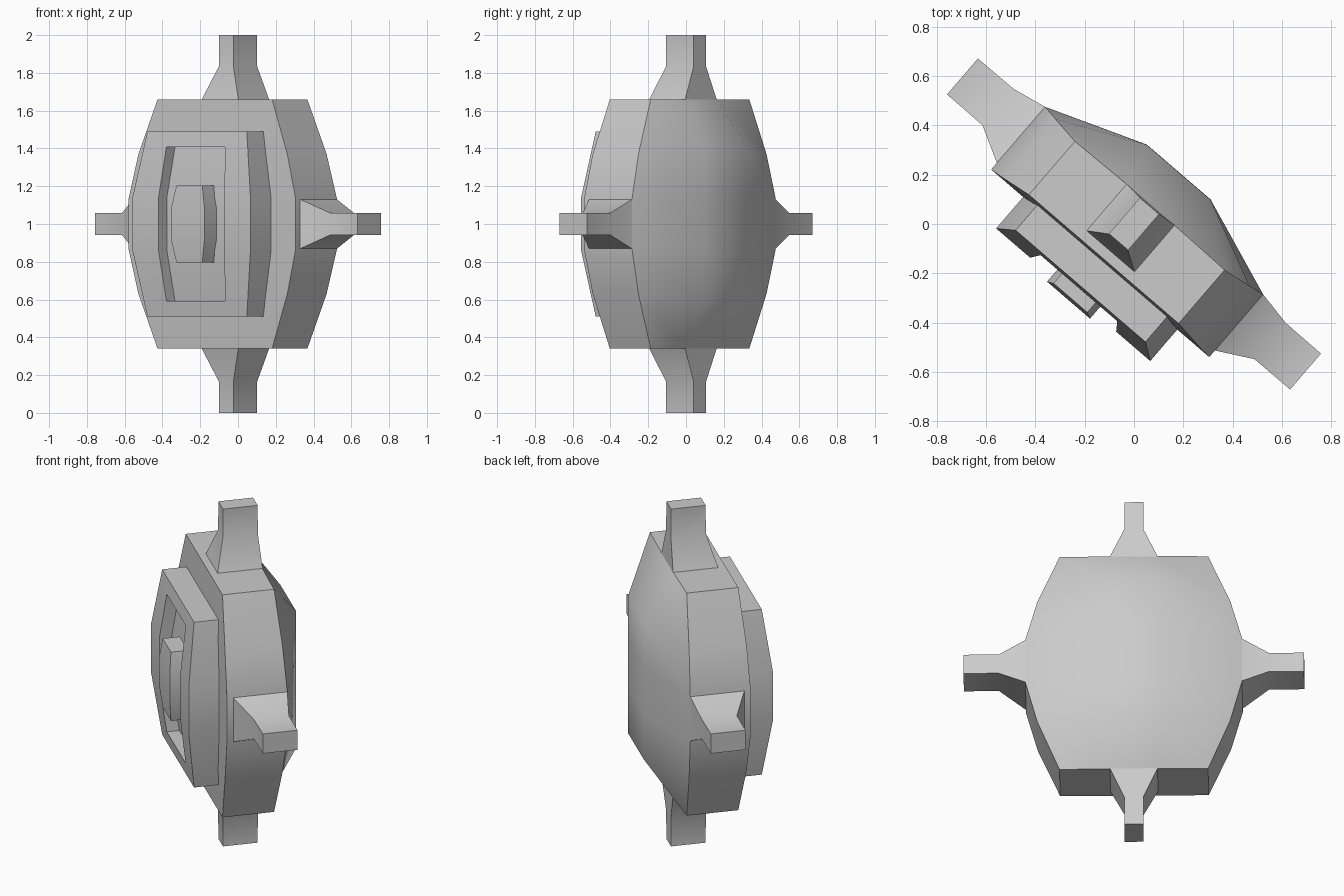
import bpy, bmesh, math
from mathutils import Matrix

if "Cube" in bpy.data.objects:
    bpy.data.objects.remove(bpy.data.objects["Cube"])

# Local frame: x = width, y = depth (front is -y), z = height about the centre
PLACE = Matrix.Translation((0, 0, 1)) @ Matrix.Rotation(math.radians(-40.7), 4, 'Z')


def finish(name, bm, local=Matrix()):
    bmesh.ops.recalc_face_normals(bm, faces=bm.faces[:])
    me = bpy.data.meshes.new(name)
    bm.to_mesh(me)
    bm.free()
    ob = bpy.data.objects.new(name, me)
    bpy.context.collection.objects.link(ob)
    me.transform(PLACE @ local)
    return ob


def smooth(ob):
    bpy.ops.object.select_all(action='DESELECT')
    ob.select_set(True)
    bpy.context.view_layer.objects.active = ob
    bpy.ops.object.shade_smooth_by_angle(angle=math.radians(40))


def mirrored(half):
    """Levels (z, ...) above centre, outermost first, mirrored below."""
    return half + [(-l[0],) + tuple(l[1:]) for l in reversed(half)]


def loft(name, rings, local=Matrix()):
    """Skin closed rings of points and cap both ends."""
    bm = bmesh.new()
    rs = [[bm.verts.new(p) for p in r] for r in rings]
    for a, b in zip(rs, rs[1:]):
        for i in range(len(a)):
            j = (i + 1) % len(a)
            bm.faces.new((a[i], a[j], b[j], b[i]))
    bm.faces.new(rs[0])
    bm.faces.new(rs[-1])
    return finish(name, bm, local)


def slab(name, levels, local=Matrix()):
    """Levels are (z, half width, front y, back y)."""
    return loft(name, [[(-w, f, z), (w, f, z), (w, b, z), (-w, b, z)]
                       for z, w, f, b in levels], local)


# Main body with domed back: (rim z, half width, front, rim back, dome z, dome half width, dome back)
body = mirrored([
    (.66, .40, -.188, .098, .66, .13, .103),
    (.37, .52, -.204, .115, .41, .17, .277),
    (.135, .583, -.21, .125, .135, .17, .278),
])
rings = []
for i, (z, w, f, b, dz, dw, db) in enumerate(body):
    dz = math.copysign(abs(dz), z)
    rings.append([(-w, f, z), (w, f, z), (w, b, z),
                  (dw, db, dz), (-dw, db, dz), (-w, b, z)])
smooth(loft("body", rings))

# Four flared arms
for name, turn, base, neck, tip, front, back in (
        ("top_arm", 0, .655, .833, 1.0, -.147, .104),
        ("right_arm", 90, .577, .727, .917, -.178, .126),
        ("bottom_arm", 180, .655, .833, 1.0, -.147, .104),
        ("left_arm", 270, .577, .727, .917, -.178, .126)):
    hw = .13 if turn % 180 == 0 else .134
    nw = .051 if turn % 180 == 0 else .058
    smooth(slab(name, [(base, hw, front, back), (neck, nw, -.097, .097),
                       (tip, nw, -.096, .096)],
                Matrix.Rotation(math.radians(turn), 4, 'Y')))

# Front panel with a recessed window
panel = slab("front_panel", mirrored([(.49, .347, -.332, -.15),
                                      (.14, .412, -.378, -.15)]))
cutter = slab("recess_cutter", mirrored([(.408, .205, -.6, -.273),
                                         (.14, .23, -.6, -.31)]))
cutter.hide_render = True
mod = panel.modifiers.new("recess", 'BOOLEAN')
mod.operation = 'DIFFERENCE'
mod.solver = 'EXACT'
mod.object = cutter
bpy.context.view_layer.objects.active = panel
bpy.ops.object.modifier_apply(modifier=mod.name)
bpy.data.objects.remove(cutter, do_unlink=True)
smooth(panel)

# Raised block in the window
smooth(slab("centre_block", mirrored([(.204, .09, -.395, -.26),
                                      (.09, .115, -.407, -.26)])))
